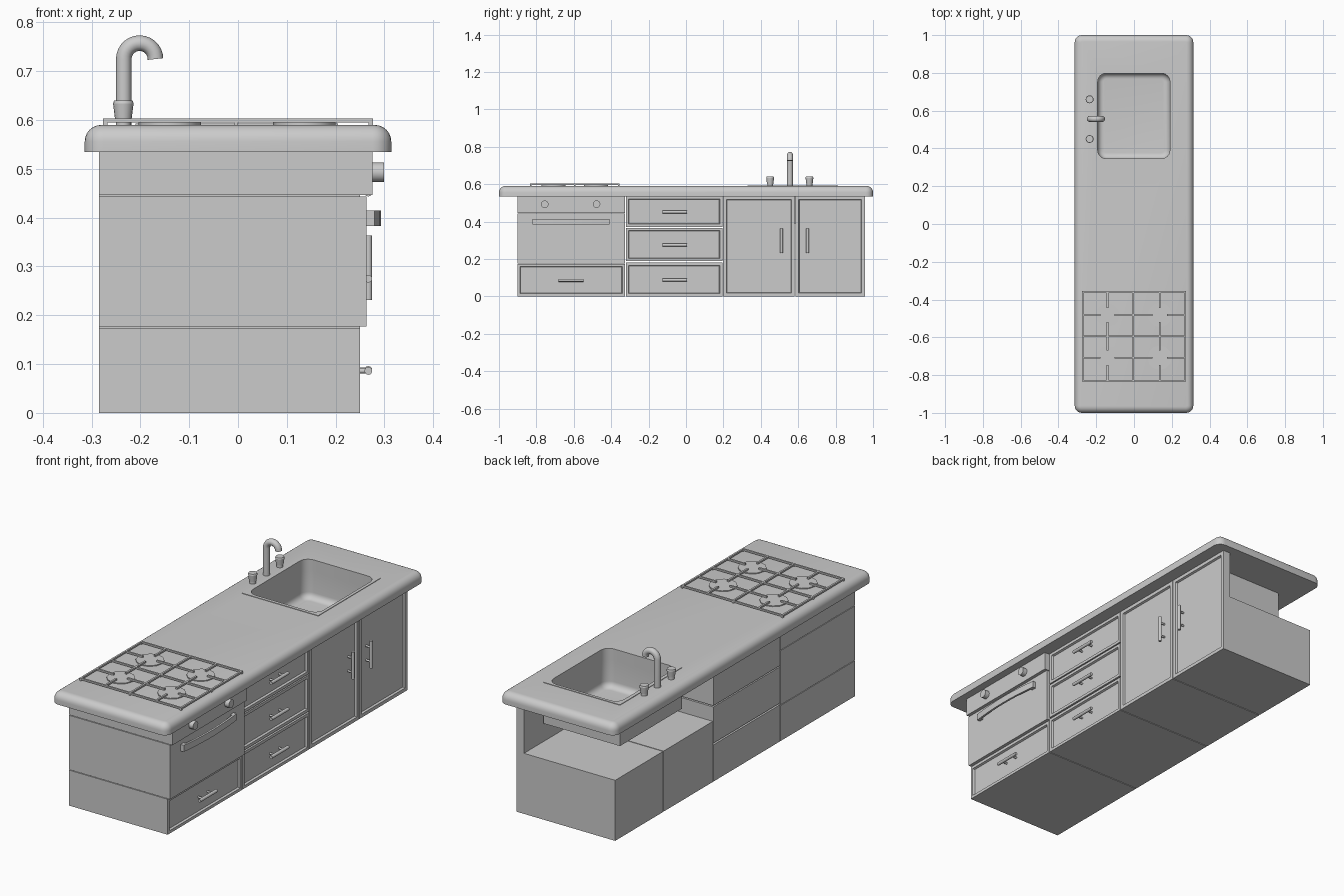
import bpy, bmesh, math
from mathutils import Matrix, Vector

if "Cube" in bpy.data.objects:
    bpy.data.objects.remove(bpy.data.objects["Cube"])


def finish(bm, name, smooth=False):
    bmesh.ops.recalc_face_normals(bm, faces=bm.faces)
    me = bpy.data.meshes.new(name)
    bm.to_mesh(me)
    bm.free()
    ob = bpy.data.objects.new(name, me)
    bpy.context.collection.objects.link(ob)
    if smooth:
        bpy.ops.object.select_all(action='DESELECT')
        ob.select_set(True)
        bpy.context.view_layer.objects.active = ob
        bpy.ops.object.shade_smooth_by_angle(angle=math.radians(40))
    return ob


def add_box(bm, x, y, z):
    size = Vector((x[1] - x[0], y[1] - y[0], z[1] - z[0]))
    mid = Vector((sum(x), sum(y), sum(z))) / 2
    mat = Matrix.Translation(mid) @ Matrix.Diagonal(size).to_4x4()
    return bmesh.ops.create_cube(bm, size=1, matrix=mat)['verts']


def box(name, x, y, z):
    bm = bmesh.new()
    add_box(bm, x, y, z)
    return finish(bm, name)


def add_rod(bm, a, b, r1, r2=None, sides=16):
    a, b = Vector(a), Vector(b)
    rot = (b - a).to_track_quat('Z', 'Y').to_matrix().to_4x4()
    bmesh.ops.create_cone(bm, cap_ends=True, segments=sides, radius1=r1,
                          radius2=r1 if r2 is None else r2, depth=(b - a).length,
                          matrix=Matrix.Translation((a + b) / 2) @ rot)


def bevel(bm, edges, r, seg):
    bmesh.ops.bevel(bm, geom=edges, offset=r, segments=seg, profile=0.5, affect='EDGES')


def rounded_slab(name, x, y, z, corner, edge, top):
    # rounded in plan, then rounded along its top or bottom rim
    bm = bmesh.new()
    add_box(bm, x, y, z)
    bevel(bm, [e for e in bm.edges if abs(e.verts[0].co.z - e.verts[1].co.z) > 1e-4], corner, 6)
    lvl = z[1] if top else z[0]
    bevel(bm, [e for e in bm.edges if all(abs(v.co.z - lvl) < 1e-5 for v in e.verts)], edge, 6)
    return finish(bm, name, True)


def front_panel(name, x, y, z, border, depth=0.01):
    # cabinet body whose +x face carries a recessed panel
    bm = bmesh.new()
    add_box(bm, x, y, z)
    f = max(bm.faces, key=lambda f: f.calc_center_median().x)
    bmesh.ops.inset_region(bm, faces=[f], thickness=border)
    bmesh.ops.inset_region(bm, faces=[f], thickness=0.005, depth=-depth)
    return finish(bm, name)


def pull(name, y, z, axis):
    # round bar on two posts
    bm = bmesh.new()
    c = Vector((0.267, y, z))
    d = Vector((0, 1, 0)) if axis == 'y' else Vector((0, 0, 1))
    add_rod(bm, c - d * 0.066, c + d * 0.066, 0.008, sides=12)
    for s in (-0.035, 0.035):
        p = c + d * s
        add_rod(bm, (0.236, p.y, p.z), p, 0.005, sides=10)
    finish(bm, name, True)


BACK, FRONT = -0.285, 0.25
STOVE, DRAWERS = (-0.902, -0.326), (-0.322, 0.195)

# countertop
counter = rounded_slab("countertop", (-0.314, 0.314), (-1, 1), (0.535, 0.59), 0.038, 0.034, True)

# stove: warming drawer, oven body, control panel
front_panel("warming_drawer", (BACK, FRONT), STOVE, (0, 0.174), 0.02)
pull("warming_drawer_handle", -0.615, 0.086, 'y')
box("oven_body", (BACK, 0.263), STOVE, (0.177, 0.443))
box("control_panel", (BACK, 0.276), STOVE, (0.446, 0.535))

# bowed oven handle
bm = bmesh.new()
N = 10
arc = [(i / N * 2 - 1) for i in range(N + 1)]
pts = [(0.280 + 0.013 * (1 - t * t), -0.615 + 0.205 * t) for t in arc]
pts += [(x - 0.010, y) for x, y in reversed(pts)]
face = bm.faces.new([bm.verts.new((x, y, 0.383)) for x, y in pts])
ext = bmesh.ops.extrude_face_region(bm, geom=[face])['geom']
bmesh.ops.translate(bm, vec=(0, 0, 0.032), verts=[v for v in ext if isinstance(v, bmesh.types.BMVert)])
for s in (-1, 1):
    yc = -0.615 + s * 0.193
    add_box(bm, (0.26, 0.278), (yc - 0.012, yc + 0.012), (0.383, 0.415))
finish(bm, "oven_handle", True)

# control knobs
for i, y in enumerate((-0.755, -0.478)):
    bm = bmesh.new()
    add_rod(bm, (0.274, y, 0.493), (0.299, y, 0.493), 0.02, sides=20)
    finish(bm, f"knob_{i}", True)

# stack of three drawers
for i, z in enumerate(((0, 0.18), (0.188, 0.366), (0.372, 0.535))):
    front_panel(f"drawer_{i}", (BACK, FRONT), DRAWERS, z, 0.02)
    pull(f"drawer_handle_{i}", -0.06, sum(z) / 2 - 0.002, 'y')

# sink cupboards: low body behind a full height door
for i, (y, hy) in enumerate((((0.199, 0.581), 0.51), ((0.585, 0.956), 0.65))):
    box(f"cupboard_body_{i}", (BACK, 0.215), y, (0, 0.297))
    front_panel(f"cupboard_door_{i}", (0.21, FRONT), y, (0, 0.535), 0.024)
    pull(f"cupboard_handle_{i}", hy, 0.297, 'z')

# sink: outer tub and rim, hollowed together with the countertop
tub = box("sink_basin", (-0.21, 0.205), (0.33, 0.812), (0.39, 0.536))
rim = box("sink_rim", (-0.21, 0.205), (0.33, 0.812), (0.588, 0.5925))
cutter = rounded_slab("sink_cutter", (-0.192, 0.19), (0.346, 0.798), (0.402, 0.7), 0.045, 0.03, False)
cutter.hide_render = True
for ob in (counter, tub, rim):
    m = ob.modifiers.new("hollow", 'BOOLEAN')
    m.operation, m.solver, m.object = 'DIFFERENCE', 'EXACT', cutter
    bpy.context.view_layer.objects.active = ob
    bpy.ops.object.modifier_apply(modifier=m.name)
bpy.data.objects.remove(cutter)
bpy.ops.object.select_all(action='DESELECT')
for ob in (counter, tub):
    ob.select_set(True)
bpy.context.view_layer.objects.active = counter
bpy.ops.object.shade_smooth_by_angle(angle=math.radians(35))

# faucet: gooseneck pipe
cu = bpy.data.curves.new("faucet", 'CURVE')
cu.dimensions, cu.bevel_depth, cu.bevel_resolution, cu.use_fill_caps = '3D', 0.016, 4, True
path = [(-0.234, 0.588)] + [(-0.2015 - 0.0325 * math.cos(a), 0.725 + 0.0325 * math.sin(a))
                            for a in (math.pi * k / 14 for k in range(15))]
sp = cu.splines.new('POLY')
sp.points.add(len(path) - 1)
for p, (x, z) in zip(sp.points, path):
    p.co = (x, 0.556, z, 1)
sp.use_smooth = True
faucet = bpy.data.objects.new("faucet", cu)
bpy.context.collection.objects.link(faucet)

# tap handles
for i, y in enumerate((0.45, 0.66)):
    bm = bmesh.new()
    add_rod(bm, (-0.235, y, 0.588), (-0.235, y, 0.604), 0.015)
    add_rod(bm, (-0.235, y, 0.602), (-0.235, y, 0.634), 0.017, 0.021)
    add_rod(bm, (-0.235, y, 0.634), (-0.235, y, 0.640), 0.021, 0.019)
    finish(bm, f"tap_handle_{i}", True)

# hob burners
BX, BY = (-0.14, 0.136), (-0.482, -0.708)
for i, (x, y) in enumerate((x, y) for x in BX for y in BY):
    bm = bmesh.new()
    add_rod(bm, (x, y, 0.588), (x, y, 0.5945), 0.064, sides=12)
    finish(bm, f"burner_{i}", True)

# pan grate: frame, middle bars, fingers over each burner, feet
bm = bmesh.new()
W, Z = 0.0045, (0.595, 0.603)
XS, YS = (-0.272, -0.004, 0.272), (-0.83, -0.595, -0.36)


def bar(x0, x1, y0, y1, z=Z):
    add_box(bm, (min(x0, x1) - W, max(x0, x1) + W), (min(y0, y1) - W, max(y0, y1) + W), z)


for x in XS:
    bar(x, x, YS[0], YS[2])
    for y in YS:
        bar(x, x, y, y, (0.588, 0.597))
for y in YS:
    bar(XS[0], XS[2], y, y)
R = 0.042
for i, x in enumerate(BX):
    for y in BY:
        j = 1 if y > -0.595 else 0
        bar(XS[i], x - R, y, y)
        bar(x + R, XS[i + 1], y, y)
        bar(x, x, YS[j], y - R)
        bar(x, x, y + R, YS[j + 1])
finish(bm, "hob_grate")
